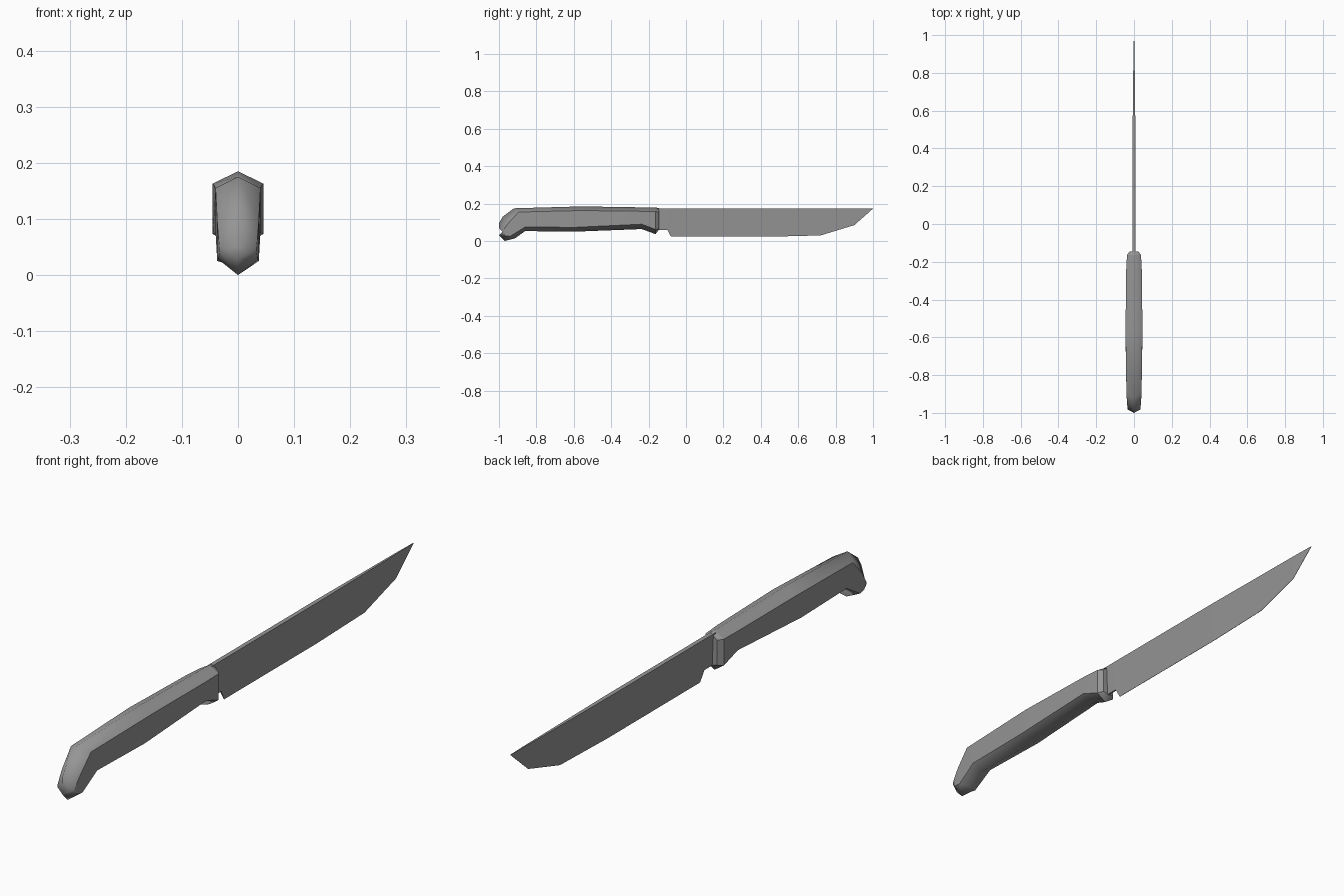
import bpy, bmesh

if "Cube" in bpy.data.objects:
    bpy.data.objects.remove(bpy.data.objects["Cube"])

# One plain grey for the whole knife
grey = bpy.data.materials.new("steel grey")
grey.use_nodes = True
colour = (0.3, 0.3, 0.3, 1)
grey.diffuse_color = colour
grey.node_tree.nodes["Principled BSDF"].inputs["Base Color"].default_value = colour


def finish(bm, name):
    bmesh.ops.recalc_face_normals(bm, faces=bm.faces)
    mesh = bpy.data.meshes.new(name)
    bm.to_mesh(mesh)
    bm.free()
    mesh.materials.append(grey)
    obj = bpy.data.objects.new(name, mesh)
    bpy.context.collection.objects.link(obj)
    return obj


# Handle: six-sided rings from the bolster to the hooked pommel
# half width, then (y, z) of top ridge, upper side, lower side, bottom ridge
stations = [
    (.022, (-.145, .176), (-.145, .156), (-.145, .066), (-.145, .06)),
    (.037, (-.163, .179), (-.163, .157), (-.163, .062), (-.163, .037)),
    (.041, (-.237, .180), (-.237, .159), (-.237, .090), (-.237, .064)),
    (.045, (-.56, .185), (-.56, .163), (-.595, .073), (-.595, .05)),
    (.040, (-.92, .175), (-.895, .155), (-.86, .075), (-.86, .053)),
    (.037, (-.98, .130), (-.95, .095), (-.94, .025), (-.915, .014)),
    (.035, (-1.0, .095), (-.968, .070), (-.965, .028), (-.97, 0)),
    (.033, (-1.0, .070), (-.982, .050), (-.982, .042), (-1.0, .03)),
]
bm = bmesh.new()
rings = []
for w, top, upper, lower, bottom in stations:
    loop = [(0, top), (w, upper), (w, lower), (0, bottom), (-w, lower), (-w, upper)]
    rings.append([bm.verts.new((x, *p)) for x, p in loop])
for a, b in zip(rings, rings[1:]):
    for i in range(6):
        j = (i + 1) % 6
        bm.faces.new((a[i], a[j], b[j], b[i]))
bm.faces.new(rings[0])
bm.faces.new(rings[-1])
for face in bm.faces:
    face.smooth = True
# Keep the side rails and the bolster rings crisp, the ridges soft
rails = {v for ring in rings for v in (ring[1], ring[2], ring[4], ring[5])}
for edge in bm.edges:
    a, b = edge.verts
    on_rail = a in rails and b in rails and a.co.x * b.co.x > 0
    on_bolster = any(a in ring and b in ring for ring in rings[:2])
    if on_bolster or (on_rail and abs(a.co.y - b.co.y) > .005):
        edge.smooth = False
finish(bm, "handle")

# Blade: flat spine narrowing to the tip, wedge down to the cutting edge
# y, spine half thickness, edge height, edge half thickness
profile = [
    (-.16, .008, .06, .003), (-.1, .008, .06, .003), (-.08, .008, .023, .0006),
    (.45, .008, .023, .0006), (.72, .005, .03, .0006), (.9, .003, .085, .0006),
    (1.0, .0006, .173, .0006),
]
bm = bmesh.new()
rings = []
for y, spine, z, edge in profile:
    rings.append([bm.verts.new(p) for p in
                  ((spine, y, .175), (edge, y, z), (-edge, y, z), (-spine, y, .175))])
for a, b in zip(rings, rings[1:]):
    for i in range(4):
        j = (i + 1) % 4
        bm.faces.new((a[i], a[j], b[j], b[i]))
bm.faces.new(rings[0])
bm.faces.new(rings[-1])
finish(bm, "blade")
